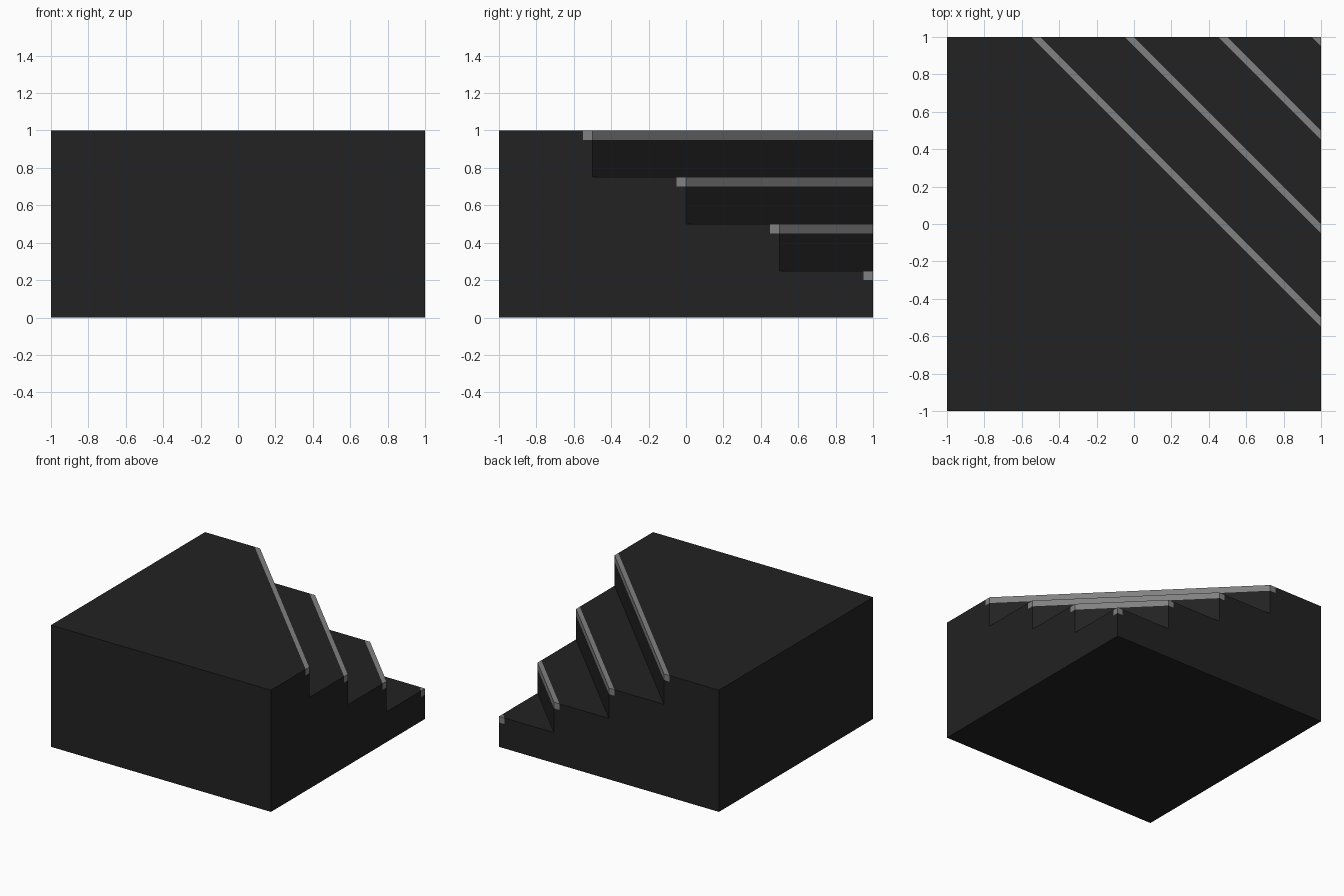
import bpy, bmesh
from mathutils import Vector

if "Cube" in bpy.data.objects:
    bpy.data.objects.remove(bpy.data.objects["Cube"], do_unlink=True)


def material(name, value):
    mat = bpy.data.materials.new(name)
    colour = (value, value, value, 1)
    mat.use_nodes = True
    mat.diffuse_color = colour
    mat.node_tree.nodes["Principled BSDF"].inputs["Base Color"].default_value = colour
    return mat


def diagonal_prism(name, profile, mat):
    """Sweep an (x + y, z) profile along the diagonal, then trim it to the square plan."""
    bm = bmesh.new()
    sweep = Vector((3, -3, 0))
    verts = [bm.verts.new(Vector((s / 2, s / 2, z)) - sweep) for s, z in profile]
    face = bm.faces.new(verts)
    swept = bmesh.ops.extrude_face_region(bm, geom=[face])["geom"]
    bmesh.ops.translate(bm, vec=sweep * 2,
                        verts=[v for v in swept if isinstance(v, bmesh.types.BMVert)])
    for normal in ((1, 0, 0), (-1, 0, 0), (0, 1, 0), (0, -1, 0)):
        cut = bmesh.ops.bisect_plane(bm, geom=bm.verts[:] + bm.edges[:] + bm.faces[:],
                                     plane_co=normal, plane_no=normal, clear_outer=True)
        rim = [e for e in cut["geom_cut"] if isinstance(e, bmesh.types.BMEdge)]
        bmesh.ops.holes_fill(bm, edges=rim, sides=0)
    bmesh.ops.recalc_face_normals(bm, faces=bm.faces[:])
    mesh = bpy.data.meshes.new(name)
    bm.to_mesh(mesh)
    bm.free()
    mesh.materials.append(mat)
    obj = bpy.data.objects.new(name, mesh)
    bpy.context.collection.objects.link(obj)
    return obj


charcoal = material("charcoal", 0.016)
grey = material("grey trim", 0.22)

RISE, TRIM, BEYOND = 0.25, 0.05, 2.5
# Front edge of each tread, measured as x + y, and its height
steps = [(0.5 + 0.5 * i, 1 - RISE * i) for i in range(4)]

# Solid block with diagonal steps, notched for the trims
profile = [(-BEYOND, 0), (-BEYOND, 1)]
for i, (edge, top) in enumerate(steps):
    front = edge if i < 3 else BEYOND
    back = edge - TRIM
    profile += [(back, top), (back, top - TRIM), (front, top - TRIM)]
    if i < 3:
        profile.append((front, top - RISE))
profile.append((BEYOND, 0))
diagonal_prism("stair_block", profile, charcoal)

# Flush trim along each tread edge, the lowest one only at the corner
for i, (edge, top) in enumerate(steps):
    front = edge if i < 3 else BEYOND
    back = edge - TRIM
    diagonal_prism(f"step_trim_{i + 1}",
                   [(back, top - TRIM), (front, top - TRIM), (front, top), (back, top)], grey)
